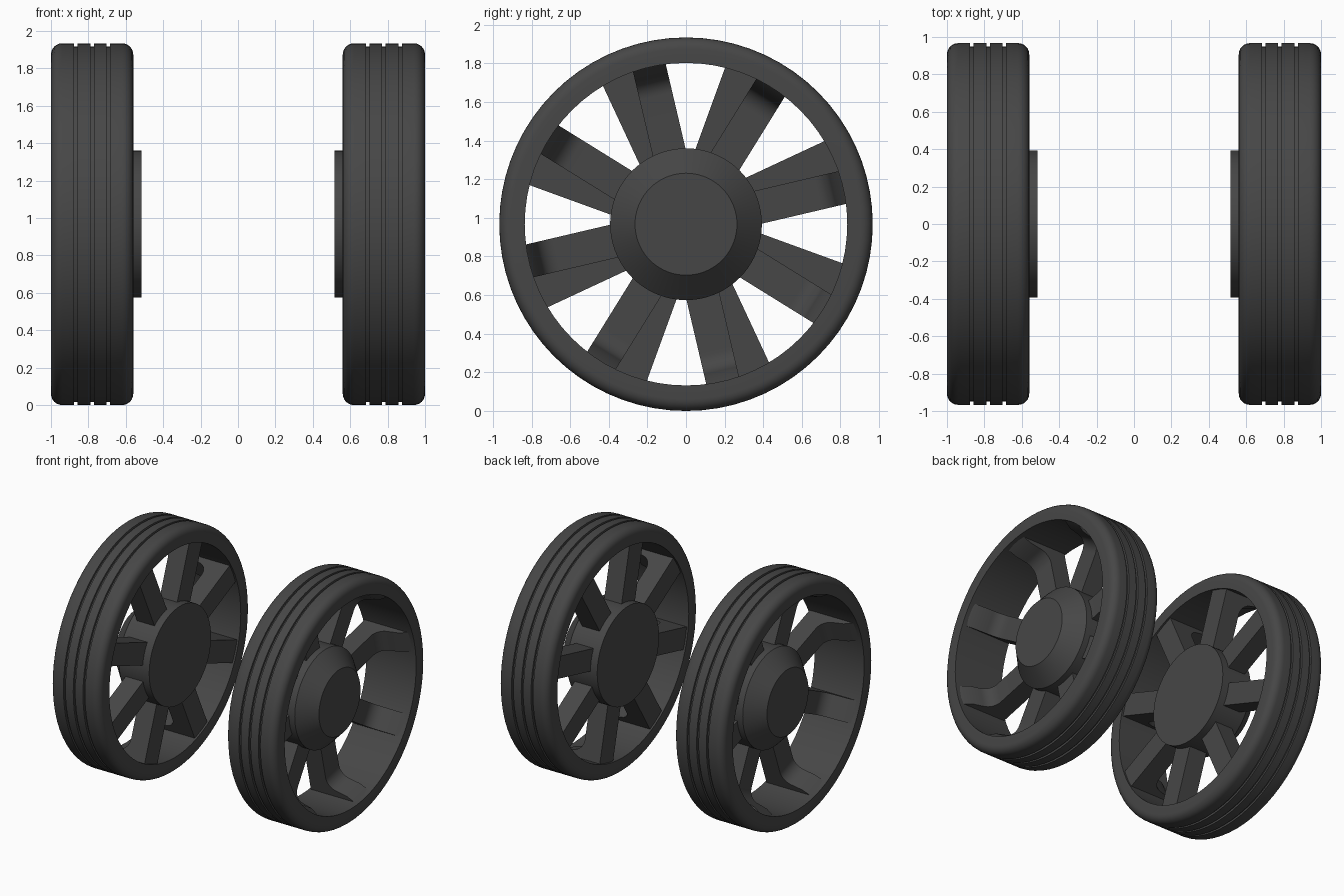
import bpy, bmesh, math
from mathutils import Vector

if "Cube" in bpy.data.objects:
    bpy.data.objects.remove(bpy.data.objects["Cube"])

R = 0.967           # tyre radius, also axle height
SEG = 72

rubber = bpy.data.materials.new("dark_grey")
rubber.diffuse_color = (0.062, 0.062, 0.062, 1)
rubber.use_nodes = True
rubber.node_tree.nodes["Principled BSDF"].inputs["Base Color"].default_value = rubber.diffuse_color


def finish(bm, name, angle=35):
    bmesh.ops.remove_doubles(bm, verts=bm.verts, dist=1e-5)
    bmesh.ops.recalc_face_normals(bm, faces=bm.faces)
    me = bpy.data.meshes.new(name)
    bm.to_mesh(me)
    bm.free()
    ob = bpy.data.objects.new(name, me)
    bpy.context.collection.objects.link(ob)
    ob.location.z = R
    me.materials.append(rubber)
    bpy.ops.object.select_all(action='DESELECT')
    ob.select_set(True)
    bpy.context.view_layer.objects.active = ob
    bpy.ops.object.shade_smooth_by_angle(angle=math.radians(angle))
    return ob


def lathe(name, profile, side, closed):
    """Spin an (x, radius) profile about the axle."""
    bm = bmesh.new()
    vs = [bm.verts.new((side * x, 0, r)) for x, r in profile]
    pairs = list(zip(vs, vs[1:])) + ([(vs[-1], vs[0])] if closed else [])
    edges = [bm.edges.new(p) for p in pairs]
    bmesh.ops.spin(bm, geom=vs + edges, cent=(0, 0, 0), axis=(1, 0, 0),
                   angle=math.tau, steps=SEG, use_duplicate=False)
    return finish(bm, name)


def arc(cx, cr, rad, a0, a1, n=6):
    return [(cx + rad * math.cos(math.radians(a0 + (a1 - a0) * i / n)),
             cr + rad * math.sin(math.radians(a0 + (a1 - a0) * i / n)))
            for i in range(n + 1)]


# Tyre section: rounded shoulders, three tread grooves, straight barrel bore
tyre = [(0.56, 0.835)] + arc(0.62, R - 0.06, 0.06, 180, 90)
for gx in (0.693, 0.78, 0.867):
    tyre += [(gx - 0.009, R), (gx - 0.009, R - 0.017),
             (gx + 0.009, R - 0.017), (gx + 0.009, R)]
tyre += arc(0.94, R - 0.06, 0.06, 90, 0) + [(1.0, 0.835)]

# Hub section: flat disc inside, cone outside
hub = [(0.515, 0), (0.515, 0.393), (0.78, 0.393), (0.905, 0.264), (0.905, 0)]

# Spoke side profile: flat inner face, outer face curving into the barrel
spoke = ([(0.575, 0.30), (0.73, 0.30)] + arc(0.83, 0.68, 0.10, 180, 100, 8)
         + [(0.90, 0.797), (0.97, 0.836), (0.97, 0.86), (0.575, 0.86)])


def spokes(name, side, start, half=0.087):
    bm = bmesh.new()
    for k in range(8):
        a = math.radians(start + 45 * k)
        out = Vector((0, math.cos(a), math.sin(a)))
        tan = Vector((0, -math.sin(a), math.cos(a)))
        rows = [[bm.verts.new(Vector((side * x, 0, 0)) + out * r + tan * h)
                 for x, r in spoke] for h in (-half, half)]
        n = len(spoke)
        for row in rows:
            bm.faces.new(row)
        for i in range(n):
            j = (i + 1) % n
            bm.faces.new((rows[0][i], rows[0][j], rows[1][j], rows[1][i]))
    return finish(bm, name)


# The two wheels, with differently turned spokes
for label, side, start in (("right", 1, 13.2), ("left", -1, 25.0)):
    lathe(label + "_tyre", tyre, side, True)
    lathe(label + "_hub", hub, side, False)
    spokes(label + "_spokes", side, start)
